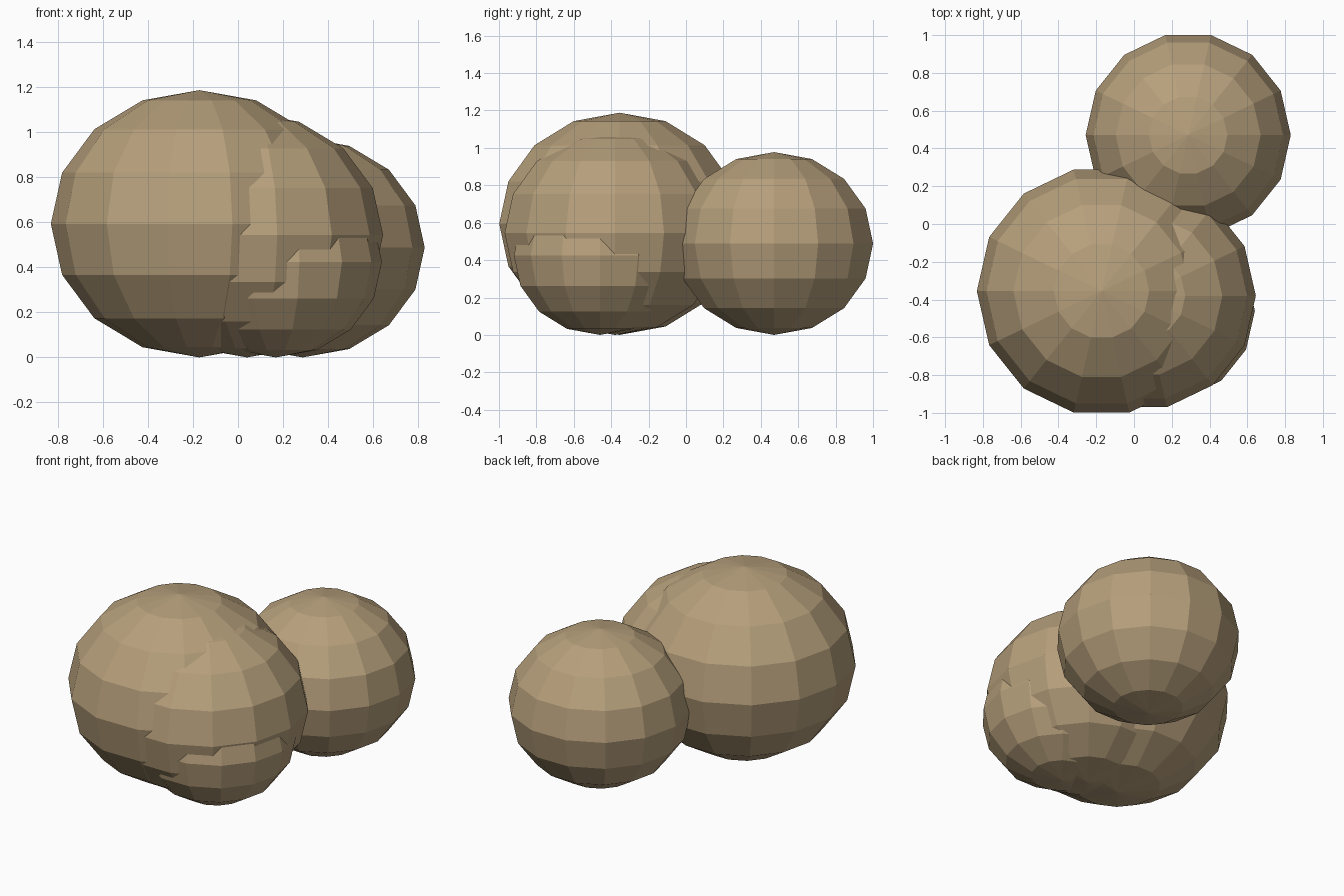
import bpy

if "Cube" in bpy.data.objects:
    bpy.data.objects.remove(bpy.data.objects["Cube"])

# single tan colour
tan = bpy.data.materials.new("tan_stone")
tan.diffuse_color = (0.47, 0.35, 0.20, 1)
tan.use_nodes = True
tan.node_tree.nodes["Principled BSDF"].inputs["Base Color"].default_value = tan.diffuse_color


def boulder(name, x, y, r):
    """Faceted, slightly squashed ball resting on the ground."""
    rz = r * 0.9
    bpy.ops.mesh.primitive_uv_sphere_add(segments=14, ring_count=8, radius=1,
                                         location=(x, y, rz))
    ob = bpy.context.object
    ob.name = name
    ob.scale = (r, r, rz)
    bpy.ops.object.transform_apply(location=False, rotation=False, scale=True)
    # a vertex points to +x / -x, flat sides face +y / -y
    if max(v.co.x for v in ob.data.vertices) < r * 0.99:
        ob.rotation_euler.z = 1.5707963
    bpy.ops.object.shade_flat()
    ob.data.materials.append(tan)
    return ob


# cluster of overlapping boulders
boulder("large_boulder", -0.172, -0.355, 0.66)
boulder("right_boulder", 0.04, -0.38, 0.605)
boulder("back_boulder", 0.287, 0.471, 0.543)
boulder("small_front_boulder", 0.168, -0.46, 0.472)
